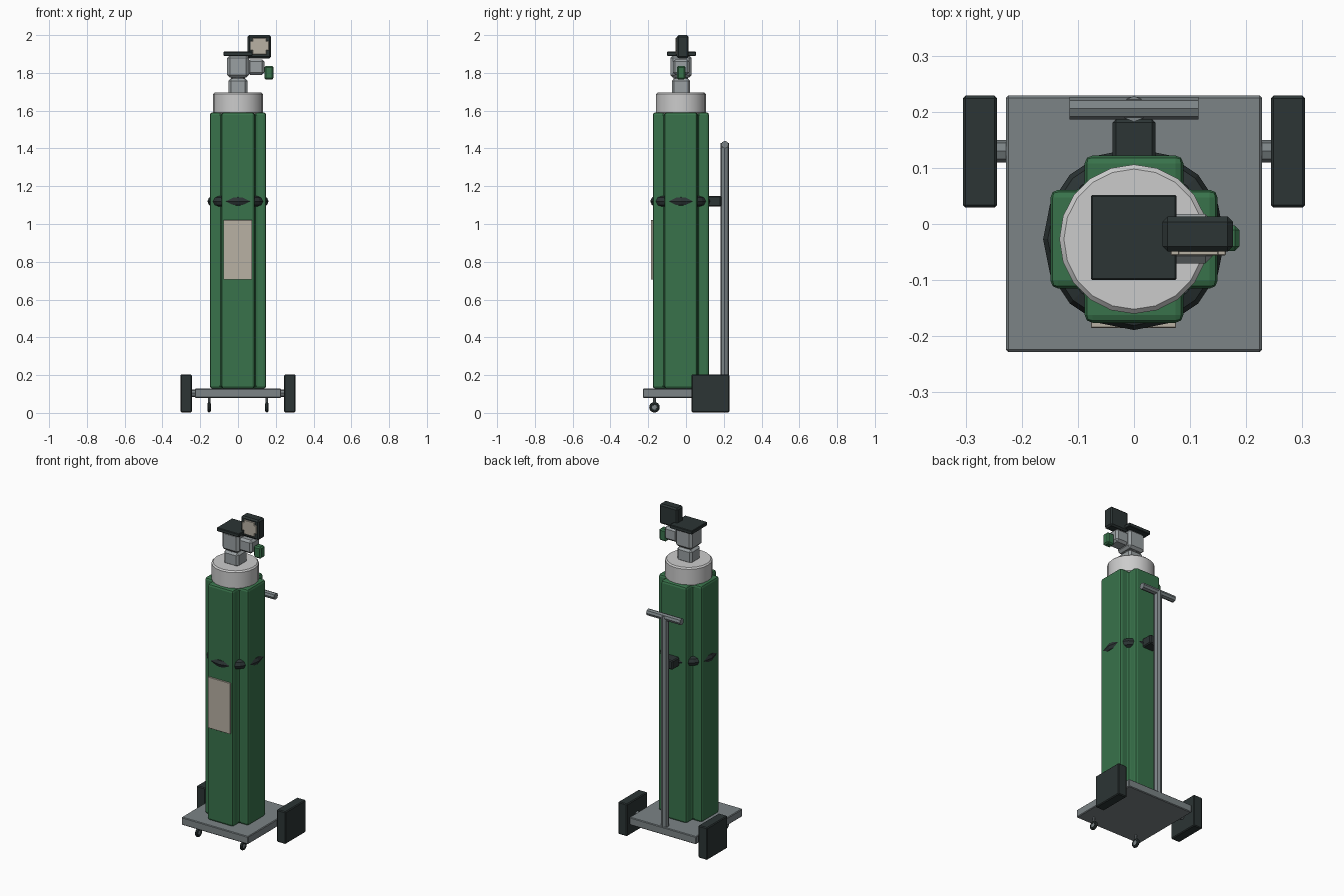
import bpy, bmesh, math
from mathutils import Matrix

if "Cube" in bpy.data.objects:
    bpy.data.objects.remove(bpy.data.objects["Cube"])


def mat(name, r, g, b):
    m = bpy.data.materials.new(name)
    m.diffuse_color = (r, g, b, 1)
    m.use_nodes = True
    m.node_tree.nodes["Principled BSDF"].inputs["Base Color"].default_value = m.diffuse_color
    return m


GREEN = mat("green_paint", 0.04, 0.17, 0.07)
DARK = mat("dark_rubber", 0.025, 0.035, 0.035)
STEEL = mat("steel", 0.2, 0.23, 0.24)
METAL = mat("pale_metal", 0.32, 0.35, 0.36)
LIGHT = mat("light_grey", 0.55, 0.55, 0.54)
BEIGE = mat("beige", 0.48, 0.44, 0.37)
CY = -0.027  # cylinder axis


def finish(bm, name, material, bevel=0, segments=1, smooth=False):
    bmesh.ops.recalc_face_normals(bm, faces=bm.faces[:])
    if bevel:
        edges = [e for e in bm.edges if e.calc_face_angle(0) > math.radians(50)]
        bmesh.ops.bevel(bm, geom=edges, offset=bevel, segments=segments,
                        profile=0.5, affect='EDGES')
    for f in bm.faces:
        f.smooth = False
    me = bpy.data.meshes.new(name)
    bm.to_mesh(me)
    bm.free()
    me.materials.append(material)
    ob = bpy.data.objects.new(name, me)
    bpy.context.collection.objects.link(ob)
    if smooth:
        bpy.context.view_layer.objects.active = ob
        bpy.ops.object.select_all(action='DESELECT')
        ob.select_set(True)
        bpy.ops.object.shade_smooth_by_angle(angle=math.radians(30))
    return ob


def box(name, x, y, z, material, bevel=0.004):
    bm = bmesh.new()
    bmesh.ops.create_cube(bm, size=1)
    size = [b - a for a, b in (x, y, z)]
    mid = [(a + b) / 2 for a, b in (x, y, z)]
    bmesh.ops.transform(bm, verts=bm.verts[:],
                        matrix=Matrix.Translation(mid) @ Matrix.Diagonal((*size, 1)))
    return finish(bm, name, material, bevel)


def rod(name, centre, r, length, axis, material, sides=8, bevel=0, smooth=False):
    bm = bmesh.new()
    bmesh.ops.create_cone(bm, cap_ends=True, segments=sides, radius1=r, radius2=r, depth=length)
    rot = Matrix.Rotation(math.pi / 2, 4, 'Y') if axis == 'X' else Matrix.Identity(4)
    bmesh.ops.transform(bm, verts=bm.verts[:], matrix=Matrix.Translation(centre) @ rot)
    return finish(bm, name, material, bevel, smooth=smooth)


def ring(name, centre, major, minor, axis, material, n=16, m=8):
    bpy.ops.mesh.primitive_torus_add(
        location=centre, rotation=(0, math.pi / 2 if axis == 'X' else 0, 0),
        major_radius=major, minor_radius=minor, major_segments=n, minor_segments=m)
    ob = bpy.context.object
    ob.name = name
    ob.data.materials.append(material)
    return ob


# Trolley base, wheels and casters
box("base_plate", (-0.228, 0.228), (-0.228, 0.229), (0.08, 0.128), STEEL)
rod("axle", (0, 0.13, 0.104), 0.02, 0.52, 'X', STEEL)
for s, side in ((-1, "left"), (1, "right")):
    box(side + "_wheel", sorted((s * 0.244, s * 0.305)), (0.029, 0.229), (0.003, 0.203), DARK, 0.005)
    x = s * 0.153
    ring(side + "_caster_tyre", (x, -0.167, 0.03), 0.019, 0.009, 'X', DARK)
    rod(side + "_caster_hub", (x, -0.167, 0.03), 0.013, 0.012, 'X', STEEL)
    rod(side + "_caster_stem", (x, -0.167, 0.065), 0.007, 0.04, 'Z', STEEL)

# Tank body: extruded cross profile
a, b = 0.088, 0.149
quarter = [(b, a), (a, a), (a, b)]
pts = []
for k in range(4):
    c, s = round(math.cos(k * math.pi / 2)), round(math.sin(k * math.pi / 2))
    pts += [(c * x - s * y, s * x + c * y) for x, y in quarter]
bm = bmesh.new()
face = bm.faces.new([bm.verts.new((x, y + CY, 0.128)) for x, y in pts])
top = bmesh.ops.extrude_face_region(bm, geom=[face])["geom"]
bmesh.ops.translate(bm, vec=(0, 0, 1.463),
                    verts=[v for v in top if isinstance(v, bmesh.types.BMVert)])
finish(bm, "tank_body", GREEN, 0.014, 2)
ring("tank_strap", (0, CY, 1.12), 0.134, 0.028, 'Z', DARK)
box("tank_label", (-0.077, 0.075), (-0.185, -0.172), (0.705, 1.02), BEIGE, 0.001)

# Collar and valve
rod("tank_collar", (0, CY, 1.638), 0.133, 0.114, 'Z', LIGHT, 20, 0.008, True)
box("valve_neck", (-0.05, 0.05), (-0.075, 0.022), (1.685, 1.77), METAL, 0.012)
rod("valve_joint", (0, CY, 1.78), 0.038, 0.05, 'Z', METAL)
box("valve_body", (-0.057, 0.057), (-0.083, 0.03), (1.775, 1.893), METAL, 0.014)
box("valve_outlet", (0.05, 0.14), (-0.07, 0.018), (1.79, 1.872), METAL, 0.013)
box("outlet_knob", (0.139, 0.188), (-0.048, -0.003), (1.765, 1.837), GREEN, 0.008)
box("valve_top_plate", (-0.077, 0.076), (-0.1, 0.052), (1.89, 1.912), DARK, 0.003)

# Pressure gauge
box("gauge_case", (0.051, 0.176), (-0.049, 0.013), (1.877, 2.0), DARK, 0.009)
box("gauge_face_wide", (0.065, 0.164), (-0.056, -0.045), (1.918, 1.968), BEIGE, 0.002)
box("gauge_face_tall", (0.078, 0.151), (-0.056, -0.045), (1.897, 1.985), BEIGE, 0.002)

# Handle with bracket
rod("handle_post", (0, 0.205, 0.77), 0.023, 1.32, 'Z', STEEL)
rod("handle_grip", (0, 0.206, 1.42), 0.02, 0.23, 'X', STEEL)
box("handle_bracket", (-0.038, 0.038), (0.11, 0.187), (1.092, 1.148), DARK, 0.006)
